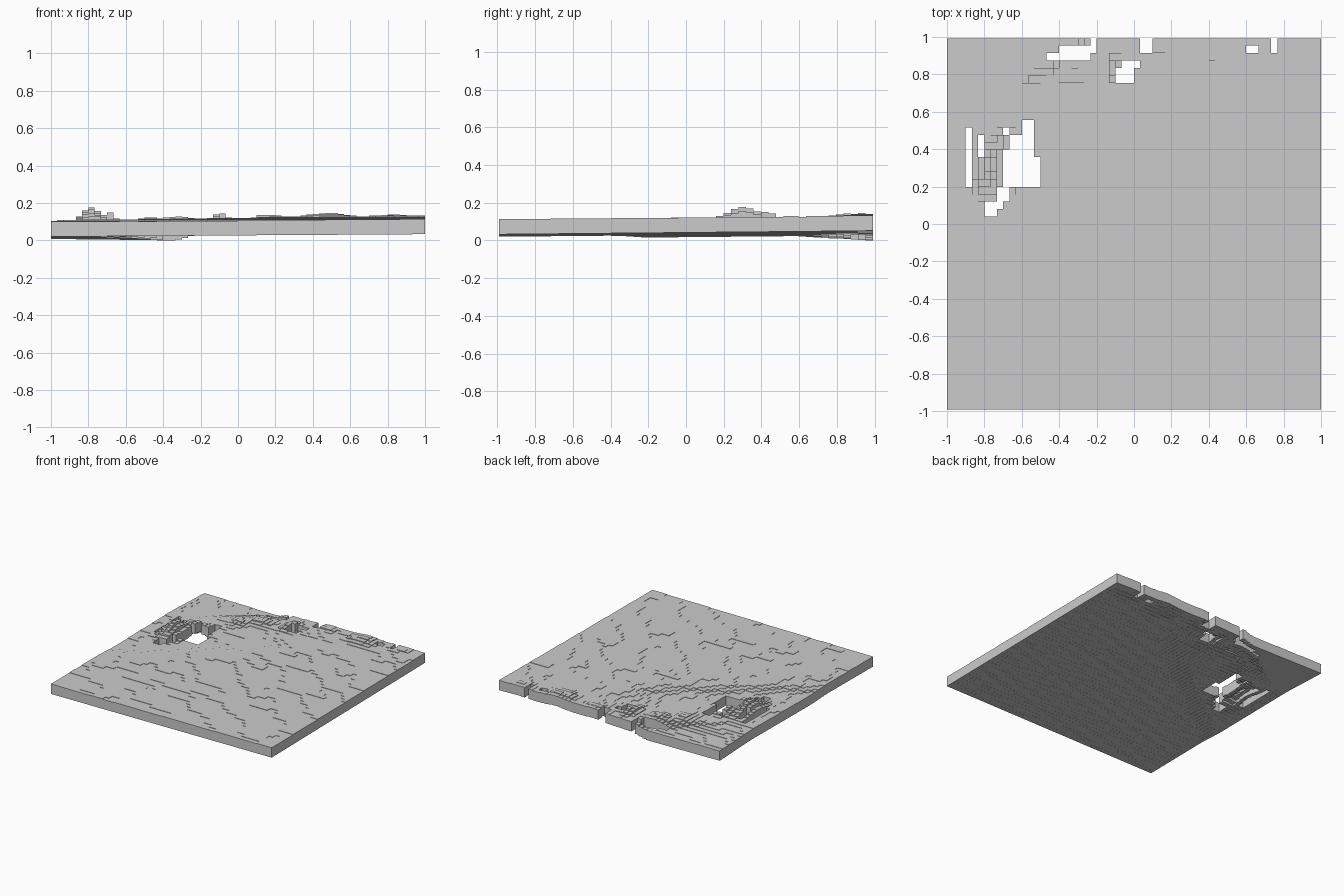
import bpy, bmesh, math, random
from mathutils import noise, Vector

if "Cube" in bpy.data.objects:
    bpy.data.objects.remove(bpy.data.objects["Cube"])

random.seed(4)
NX, NY = 60, 50
X0, Y0, DX, DY = -1.0, -0.993, 2.0 / 60, 1.986 / 50
THICK = 0.08

# openings seen from the top: x min, x max, y min, y max
HOLES = [
    (-.70, -.50, .21, .37), (-.70, -.60, .36, .40), (-.66, -.60, .40, .48),
    (-.60, -.53, .36, .56), (-.70, -.66, .12, .22), (-.80, -.73, .04, .12),
    (-.73, -.69, .08, .20), (-.90, -.86, .20, .42), (-.85, -.79, .36, .47),
    (-.90, -.86, .44, .51), (-.70, -.66, .48, .52),
    (-.46, -.36, .88, .92), (-.40, -.20, .91, .955), (-.36, -.23, .87, .91),
    (-.24, -.20, .95, 1), (-.10, -.01, .76, .83), (-.06, .02, .83, .87),
    (.03, .09, .92, 1), (.60, .66, .91, .95), (.73, .76, .93, 1),
]
# raised rubble: x, y, spread x, spread y, height
BUMPS = [
    (-.79, .30, .06, .12, .075), (-.67, .43, .06, .06, .05), (-.70, .18, .05, .05, .03),
    (-.09, .82, .05, .07, .035), (-.32, .80, .09, .06, .022), (-.48, .68, .07, .1, .015),
    (.48, .92, .10, .07, .018), (.15, .93, .09, .05, .01), (.82, .93, .1, .05, .008),
]


def smooth(a, b, t):
    t = min(1, max(0, (t - a) / (b - a)))
    return t * t * (3 - 2 * t)


def column(x, y):
    """Bottom and top of the column at x, y."""
    base = 0.02 + 0.0065 * (x + 1) + 0.0095 * (y + 1)
    # shallow hollow in front of the rubble
    side = (y + 0.33 - 0.75 * (x + 1)) * 0.8
    base -= 0.012 * smooth(-0.08, 0.12, side) * (1 - smooth(-0.3, 0.3, x))
    # sunken back left corner
    edge = y - (0.47 + 0.75 * (x + 0.95))
    low = 0.026 - 0.042 * (y - 0.45) - 0.012 * (x + 0.7)
    k = smooth(-0.06, 0.06, edge)
    base = base * (1 - k) + min(base, low) * k
    # rubble
    rough = 0.0
    for bx, by, sx, sy, h in BUMPS:
        g = math.exp(-((x - bx) / sx) ** 2 - ((y - by) / sy) ** 2)
        base += h * g
        rough = max(rough, g)
    base += rough * 0.010 * noise.noise(Vector((x * 14, y * 14, 3)))
    top = base + THICK + 0.003 * noise.noise(Vector((x * 5, y * 9, 0)))
    return max(0.0, base), round(top / 0.003) * 0.003


# fill the grid of columns
cells = {}
for i in range(NX):
    for j in range(NY):
        x, y = X0 + (i + .5) * DX, Y0 + (j + .5) * DY
        if not any(a < x < b and c < y < d for a, b, c, d in HOLES):
            cells[i, j] = column(x, y)
floor = min(c[0] for c in cells.values())
cells = {k: (lo - floor, hi - floor) for k, (lo, hi) in cells.items()}

bm = bmesh.new()


def quad(*pts):
    bm.faces.new([bm.verts.new(p) for p in pts])


# caps and exposed walls
for (i, j), (lo, hi) in cells.items():
    xa, ya = X0 + i * DX, Y0 + j * DY
    xb, yb = xa + DX, ya + DY
    quad((xa, ya, hi), (xb, ya, hi), (xb, yb, hi), (xa, yb, hi))
    quad((xa, yb, lo), (xb, yb, lo), (xb, ya, lo), (xa, ya, lo))
    walls = [((1, 0), (xb, ya), (xb, yb)), ((-1, 0), (xa, yb), (xa, ya)),
             ((0, 1), (xb, yb), (xa, yb)), ((0, -1), (xa, ya), (xb, ya))]
    for (di, dj), p, q in walls:
        n = cells.get((i + di, j + dj))
        if n is None or n[0] >= hi or n[1] <= lo:
            spans = [(lo, hi)]
        else:
            spans = [(n[1], hi), (lo, n[0])]
        for s, t in spans:
            if t - s > 1e-6:
                quad((*p, s), (*q, s), (*q, t), (*p, t))

bmesh.ops.remove_doubles(bm, verts=bm.verts, dist=1e-6)
mesh = bpy.data.meshes.new("stepped_terrain")
bm.to_mesh(mesh)
bm.free()
bpy.context.collection.objects.link(bpy.data.objects.new("stepped_terrain", mesh))
